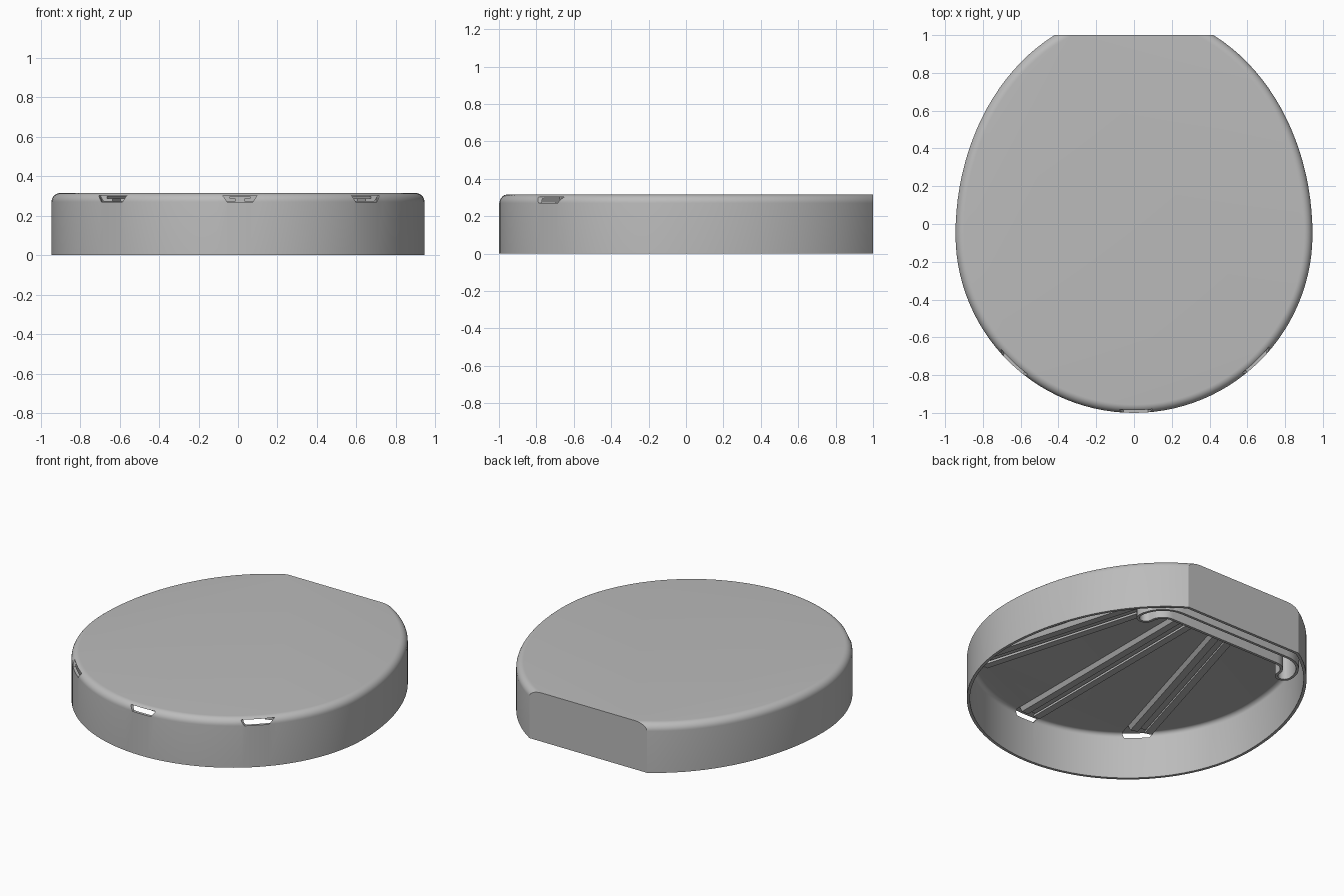
import bpy, bmesh, math
from mathutils import Vector

if "Cube" in bpy.data.objects:
    bpy.data.objects.remove(bpy.data.objects["Cube"])

grey = bpy.data.materials.new("plain grey")
grey.diffuse_color = (0.5, 0.5, 0.5, 1)
grey.use_nodes = True
grey.node_tree.nodes["Principled BSDF"].inputs["Base Color"].default_value = grey.diffuse_color

A, CY, B = 0.945, -0.055, 1.178   # half width, centre y, rear half length
WALL, HEIGHT, FILLET = 0.018, 0.315, 0.045
N = 96


def make(name, bm):
    bmesh.ops.recalc_face_normals(bm, faces=bm.faces)
    me = bpy.data.meshes.new(name)
    bm.to_mesh(me)
    bm.free()
    ob = bpy.data.objects.new(name, me)
    bpy.context.collection.objects.link(ob)
    me.materials.append(grey)
    return ob


def smooth(ob):
    bpy.ops.object.select_all(action='DESELECT')
    ob.select_set(True)
    bpy.context.view_layer.objects.active = ob
    bpy.ops.object.shade_smooth_by_angle(angle=math.radians(30))


def outline_point(a, inset):
    b = A if math.cos(a) > 0 else B
    n = Vector((math.sin(a) / A, -math.cos(a) / b)).normalized()
    return Vector((A * math.sin(a), CY - b * math.cos(a))) - n * inset


def ring(bm, inset, z, back):
    # egg outline, trimmed by the flat back
    lo, hi = math.pi / 2, math.pi
    for _ in range(40):
        mid = (lo + hi) / 2
        if outline_point(mid, inset).y < back:
            lo = mid
        else:
            hi = mid
    pts = [outline_point(-lo + 2 * lo * i / N, inset) for i in range(N + 1)]
    return [bm.verts.new((p.x, p.y, z)) for p in pts]


def prism(name, profile, start, end):
    # profile of (sideways, z) points swept between two plan points
    start, end = Vector(start), Vector(end)
    d = (end - start).normalized()
    side = Vector((-d.y, d.x))
    bm = bmesh.new()
    rows = [[bm.verts.new((*(p + side * u), z)) for u, z in profile]
            for p in (start, end)]
    for row in rows:
        bm.faces.new(row)
    k = len(profile)
    for i in range(k):
        j = (i + 1) % k
        bm.faces.new((rows[0][i], rows[0][j], rows[1][j], rows[1][i]))
    return make(name, bm)


# hollow shell: outer wall, rounded top edge, inner wall and ceiling
bm = bmesh.new()
steps = [math.radians(90 * i / 8) for i in range(9)]
base = HEIGHT - FILLET
outer = [(0, 0)] + [(FILLET * (1 - math.cos(t)), base + FILLET * math.sin(t)) for t in steps]
r = FILLET - WALL
inner = [(WALL, 0)] + [(WALL + r * (1 - math.cos(t)), base + r * math.sin(t)) for t in steps]
rings = [ring(bm, o, z, 1.0) for o, z in reversed(outer)]
rings += [ring(bm, o, z, 1.0 - WALL) for o, z in inner]
for lower, upper in zip(rings, rings[1:]):
    for i in range(N + 1):
        j = (i + 1) % (N + 1)
        bm.faces.new((lower[i], lower[j], upper[j], upper[i]))
bm.faces.new(rings[0])
bm.faces.new(rings[-1])
shell = make("shell", bm)

# three rails: slot position on the rim and direction of travel
rails = [("left", Vector((-0.635, -0.735)), Vector((0.28, 0.96))),
         ("middle", Vector((0.01, -1.0)), Vector((0, 1))),
         ("right", Vector((0.645, -0.72)), Vector((-0.28, 0.96)))]

# dovetail windows cut through the rim
for name, p, d in rails:
    d.normalize()
    window = [(-0.065, base), (0.065, base), (0.088, 0.303), (-0.088, 0.303)]
    cutter = prism("window_cutter", window, p - d * 0.15, p + d * 0.07)
    cutter.hide_render = True
    bpy.context.view_layer.objects.active = shell
    mod = shell.modifiers.new("window", 'BOOLEAN')
    mod.object, mod.operation, mod.solver = cutter, 'DIFFERENCE', 'EXACT'
    bpy.ops.object.modifier_apply(modifier=mod.name)
    bpy.data.objects.remove(cutter)
smooth(shell)

# lipped guide bars under the ceiling
hook = [(0.05, 0.3), (0.05, 0.286), (0.022, 0.286), (0.022, 0.272), (0.068, 0.272), (0.086, 0.3)]
for name, p, d in rails:
    end = p + d * ((0.81 - p.y) / d.y)
    for s, label in ((-1, "a"), (1, "b")):
        prism(f"{name}_rail_{label}", [(s * u, z) for u, z in hook], p + d * 0.07, end)

# channel near the back: thin wall around a path with forward-bent ends
bend = 0.13
path = [Vector((-0.53, 0.78))]
path += [Vector((-0.40 - bend * math.cos(t), 0.74 + bend * math.sin(t))) for t in steps]
path += [Vector((-p.x, p.y)) for p in reversed(path)]


def around(offset):
    left, right = [], []
    for i, p in enumerate(path):
        t = (path[min(i + 1, len(path) - 1)] - path[max(i - 1, 0)]).normalized()
        n = Vector((-t.y, t.x))
        left.append(p + n * offset)
        right.append(p - n * offset)

    def cap(c, start):
        return [c + offset * Vector((math.cos(start - math.pi * k / 8),
                                     math.sin(start - math.pi * k / 8))) for k in range(1, 8)]
    return left + cap(path[-1], 0) + right[::-1] + cap(path[0], 0)


path = path[1:-1]
bm = bmesh.new()
loops = [[bm.verts.new((p.x, p.y, z)) for p in around(o)]
         for o, z in ((0.055, 0.3), (0.055, 0), (0.038, 0), (0.038, 0.3))]
k = len(loops[0])
for a, b in zip(loops, loops[1:] + loops[:1]):
    for i in range(k):
        j = (i + 1) % k
        bm.faces.new((a[i], a[j], b[j], b[i]))
smooth(make("rear_channel", bm))
